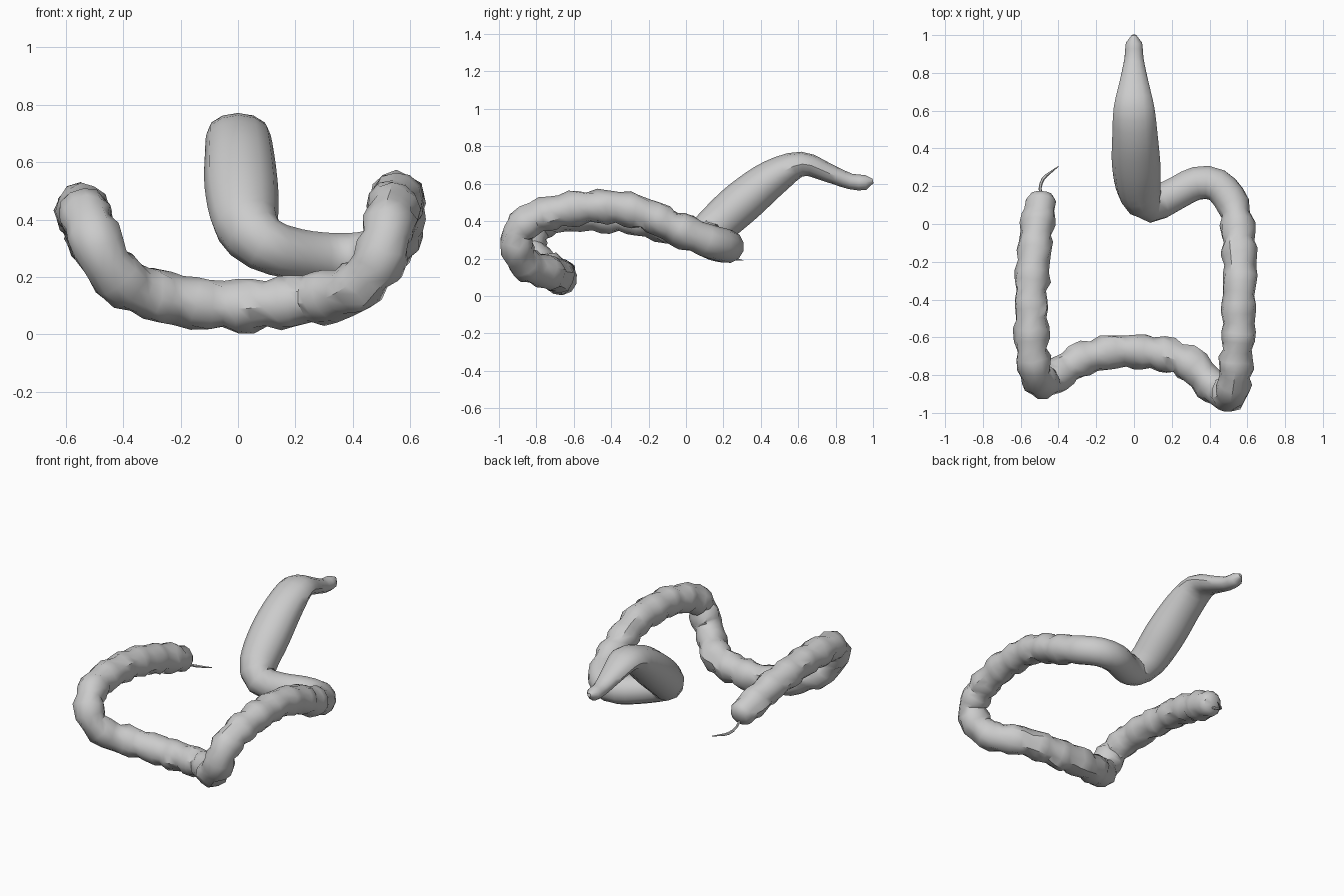
import bpy, bmesh, math, random
from mathutils import Vector

if "Cube" in bpy.data.objects:
    bpy.data.objects.remove(bpy.data.objects["Cube"])

random.seed(4)


def spline(pts, steps):
    """Catmull-Rom through tuples of any length."""
    out = []
    n = len(pts)
    for i in range(n - 1):
        p = [pts[max(0, min(n - 1, i + k))] for k in (-1, 0, 1, 2)]
        span = (Vector(p[2][:3]) - Vector(p[1][:3])).length
        count = max(1, round(span / steps))
        for s in range(count):
            t = s / count
            out.append([0.5 * (2 * b + (c - a) * t + (2 * a - 5 * b + 4 * c - d) * t * t
                               + (3 * b - a - 3 * c + d) * t ** 3)
                        for a, b, c, d in zip(*p)])
    out.append(list(pts[-1]))
    return out


def sweep(name, rings, sides, bumps=0.0):
    """Skin rings of (x, y, z, side radius, up radius), keeping a steady frame."""
    bm = bmesh.new()
    centres = [Vector(r[:3]) for r in rings]
    side = Vector((1, 0, 0))
    loops = []
    for i, r in enumerate(rings):
        tan = (centres[min(i + 1, len(rings) - 1)] - centres[max(i - 1, 0)]).normalized()
        side = (side - tan * side.dot(tan)).normalized()
        up = tan.cross(side)
        wob = bumps if r[1] < 0.1 and r[0] ** 2 > 0.05 or r[1] < -0.3 else 0.0
        pinch = 1 - wob * 1.1 if i % 3 == 0 else 1 + wob * 0.4
        loop = []
        for k in range(sides):
            a = 2 * math.pi * k / sides
            f = pinch * (1 + random.uniform(-wob, wob))
            slip = tan * random.uniform(-wob, wob) * 0.1
            loop.append(bm.verts.new(centres[i] + slip + side * (math.cos(a) * r[3] * f)
                                     + up * (math.sin(a) * r[4] * f)))
        loops.append(loop)
    for a, b in zip(loops, loops[1:]):
        for k in range(sides):
            j = (k + 1) % sides
            bm.faces.new((a[k], a[j], b[j], b[k]))
    bm.faces.new(loops[0][::-1])
    bm.faces.new(loops[-1])
    bmesh.ops.recalc_face_normals(bm, faces=bm.faces)
    me = bpy.data.meshes.new(name)
    bm.to_mesh(me)
    bm.free()
    ob = bpy.data.objects.new(name, me)
    bpy.context.collection.objects.link(ob)
    bpy.ops.object.select_all(action='DESELECT')
    ob.select_set(True)
    bpy.context.view_layer.objects.active = ob
    bpy.ops.object.shade_smooth_by_angle(angle=math.radians(40))
    return ob


# Rectum and sigmoid bend: wide, smooth and flattened towards the open end
rectum = [
    (0, 1.0, .615, .012, .012), (0, .96, .607, .043, .04), (0, .88, .612, .05, .042),
    (0, .76, .658, .075, .05), (0, .62, .705, .107, .066), (.005, .47, .635, .12, .098),
    (.012, .31, .51, .128, .115), (.03, .17, .385, .115, .11), (.09, .105, .315, .095, .1),
    (.2, .15, .28, .09, .09), (.33, .215, .265, .09, .09), (.44, .205, .27, .09, .09),
]
# Descending, transverse and ascending stretches, ending in the rounded pouch
colon = [
    (.525, .1, .3), (.55, -.05, .36), (.56, -.22, .44), (.555, -.42, .475), (.55, -.62, .465),
    (.535, -.8, .42), (.515, -.895, .34), (.48, -.9, .24), (.4, -.84, .16), (.28, -.73, .125),
    (.1, -.68, .105), (-.1, -.675, .103), (-.26, -.71, .13), (-.38, -.78, .17),
    (-.46, -.83, .25), (-.505, -.82, .35), (-.535, -.71, .42), (-.545, -.5, .435),
    (-.535, -.25, .41), (-.515, -.05, .355),
]
path = rectum + [p + (.089, .089) for p in colon]
path += [(-.497, .07, .312, .088, .088), (-.492, .125, .292, .08, .08),
         (-.49, .155, .281, .058, .058), (-.49, .166, .277, .02, .02)]
sweep("large_intestine", spline(path, 0.05), 12, 0.085)

# Thin worm-like appendix hanging off the pouch
appendix = [(-.49, .14, .26, .009, .009), (-.497, .19, .23, .008, .008),
            (-.48, .24, .205, .009, .009), (-.44, .275, .195, .006, .006),
            (-.4, .305, .19, .002, .002)]
sweep("appendix", spline(appendix, 0.03), 6)
